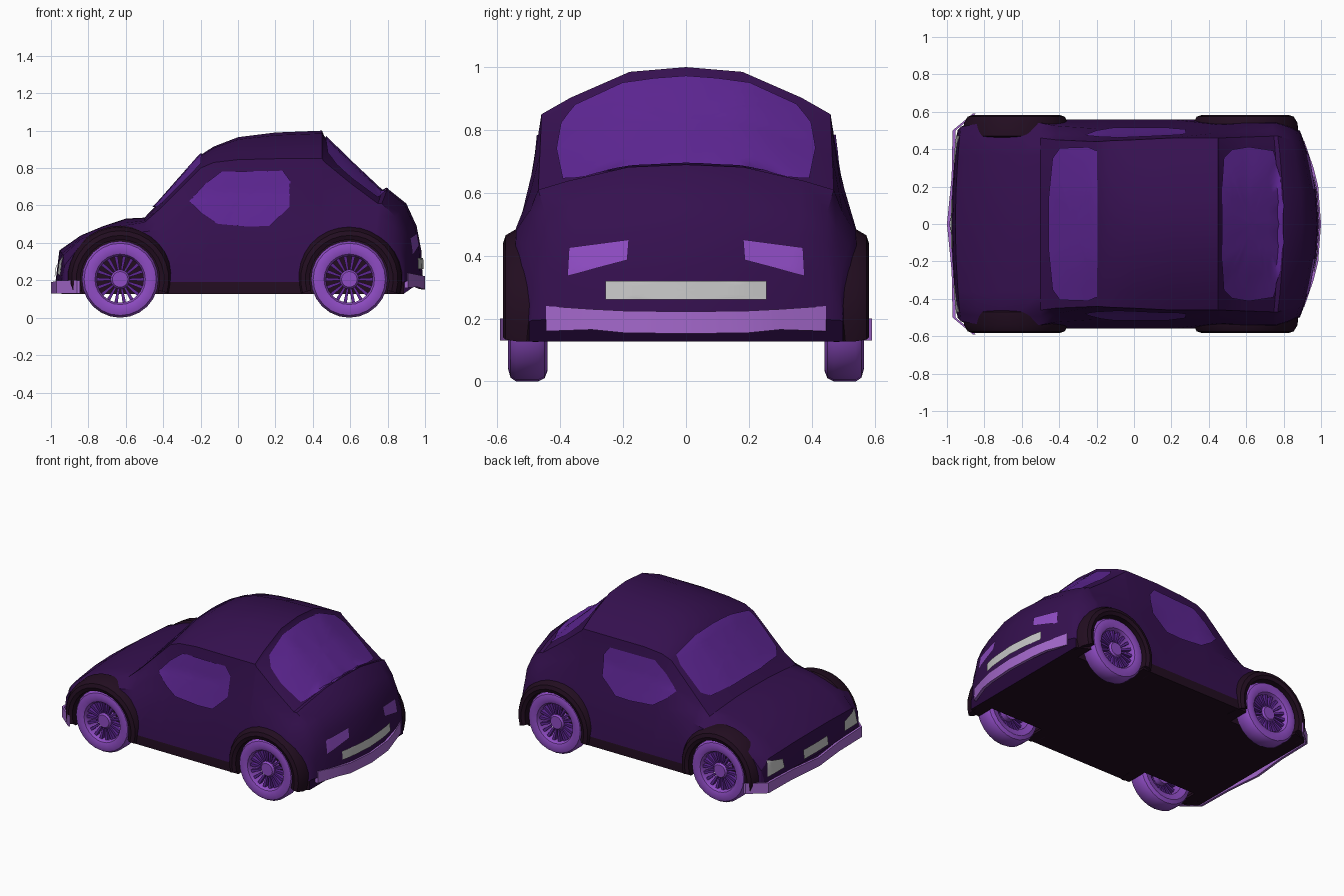
import bpy, bmesh, math
from mathutils import Vector
from mathutils.bvhtree import BVHTree

if "Cube" in bpy.data.objects:
    bpy.data.objects.remove(bpy.data.objects["Cube"])


def material(name, hexcode):
    m = bpy.data.materials.new(name)
    srgb = [int(hexcode[i:i + 2], 16) / 255 for i in (0, 2, 4)]
    m.diffuse_color = [((c + 0.055) / 1.055) ** 2.4 if c > 0.04 else c / 12.92 for c in srgb] + [1]
    m.use_nodes = True
    m.node_tree.nodes["Principled BSDF"].inputs["Base Color"].default_value = m.diffuse_color
    return m


PAINT = material("dark purple paint", "35104F")
TRIM = material("blackish trim", "220D20")
GLASS = material("purple glass", "5E2694")
TYRE = material("lilac tyre", "8F4CC4")
BUMPER = material("pale lilac bumper", "A468CC")
GREY = material("light grey", "C8C8C8")


def finish(bm, name, mats, angle=35, fix=True):
    if fix:
        bmesh.ops.recalc_face_normals(bm, faces=bm.faces)
    me = bpy.data.meshes.new(name)
    bm.to_mesh(me)
    bm.free()
    ob = bpy.data.objects.new(name, me)
    bpy.context.collection.objects.link(ob)
    for m in mats:
        me.materials.append(m)
    if angle:
        smooth(ob, angle)
    return ob


def smooth(ob, angle):
    bpy.ops.object.select_all(action='DESELECT')
    ob.select_set(True)
    bpy.context.view_layer.objects.active = ob
    bpy.ops.object.shade_smooth_by_angle(angle=math.radians(angle))


def loft(bm, rings, closed=False):
    """Skin a list of closed rings; closed joins last to first, otherwise ends are capped."""
    vs = [[bm.verts.new(p) for p in r] for r in rings]
    n = len(vs[0])
    for a, b in zip(vs, vs[1:] + vs[:1] if closed else vs[1:]):
        for i in range(n):
            bm.faces.new((a[i], a[(i + 1) % n], b[(i + 1) % n], b[i]))
    if not closed:
        bm.faces.new(vs[0])
        bm.faces.new(vs[-1])


# Body shell stations: x, crown z, shoulder z, shoulder y, belt z, belt y, sill y
STATIONS = [
    (-0.975, .20, .198, .44, .195, .50, .50), (-0.955, .36, .335, .45, .28, .52, .52),
    (-0.84, .44, .42, .46, .39, .535, .55), (-0.72, .49, .465, .46, .43, .545, .56),
    (-0.60, .53, .495, .46, .45, .545, .56), (-0.50, .535, .51, .46, .46, .54, .56),
    (-0.42, .62, .58, .45, .47, .525, .56), (-0.20, .87, .80, .44, .50, .51, .56),
    (-0.13, .915, .83, .445, .50, .508, .56), (0.0, .965, .845, .45, .50, .505, .56),
    (0.2, .99, .85, .46, .50, .508, .56), (0.45, 1.0, .85, .46, .50, .53, .56),
    (0.46, .972, .835, .46, .50, .53, .56), (0.60, .835, .72, .465, .49, .54, .56),
    (0.77, .675, .61, .47, .48, .54, .56), (0.80, .69, .61, .47, .47, .54, .555),
    (0.90, .61, .54, .45, .43, .52, .53), (0.955, .49, .455, .44, .37, .50, .51),
    (0.98, .36, .345, .44, .29, .49, .50), (0.988, .20, .198, .44, .195, .49, .50)]


def bow(x, y):
    """Round the nose and tail in plan."""
    if x > 0.7:
        return x - (x - 0.7) / 0.28 * 0.08 * (y / 0.45) ** 2
    if x < -0.85:
        return x + (-0.85 - x) / 0.12 * 0.03 * (y / 0.5) ** 2
    return x


def section(x, zt, zs, ws, zb, wb, wl):
    d = zt - zs
    half = [(0, zt), (.39 * ws, zt - .1 * d), (.8 * ws, zt - .65 * d), (ws, zs),
            (ws * .55 + wb * .45 - .004, (zs + zb) / 2), (wb, zb), (wl, .19), (wl, .128)]
    ring = half + [(-y, z) for y, z in half[:0:-1]]
    return [(bow(x, y), y, z) for y, z in ring]


bm = bmesh.new()
loft(bm, [section(*s) for s in STATIONS])
bmesh.ops.recalc_face_normals(bm, faces=bm.faces)
for f in bm.faces:
    f.material_index = int(all(v.co.z < 0.195 for v in f.verts))
TREE = BVHTree.FromBMesh(bm)
body = finish(bm, "body_shell", [PAINT, TRIM], 0)

# Wheel wells cut from the body
WHEELS = {"front": -0.63, "rear": 0.595}
HUB_Z, TYRE_R = 0.205, 0.205


def circle(cx, r, y, n):
    return [(cx + r * math.cos(2 * math.pi * i / n), y, HUB_Z + r * math.sin(2 * math.pi * i / n))
            for i in range(n)]


bm = bmesh.new()
for cx in WHEELS.values():
    for s in (-1, 1):
        loft(bm, [circle(cx, 0.215, s * 0.41, 32), circle(cx, 0.215, s * 0.72, 32)])
cutter = finish(bm, "wheel_well_cutter", [TRIM], 0)
cutter.hide_render = True
mod = body.modifiers.new("wells", 'BOOLEAN')
mod.operation, mod.solver, mod.object = 'DIFFERENCE', 'EXACT', cutter
mod.material_mode = 'TRANSFER'
bpy.context.view_layer.objects.active = body
bpy.ops.object.modifier_apply(modifier=mod.name)
bpy.data.objects.remove(cutter)
smooth(body, 30)


# Thin plates draped on the body: windows, lights and number plates
def patch(name, outline, axis, mat, rings=6, sub=4):
    axis = Vector(axis)
    k = max(range(3), key=lambda i: abs(axis[i]))
    pts = []
    for a, b in zip(outline, outline[1:] + outline[:1]):
        pts += [Vector(a).lerp(Vector(b), i / sub) for i in range(sub)]
    mid = sum(pts, Vector((0, 0))) / len(pts)
    bm = bmesh.new()

    def drape(p):
        o = list(p)
        o.insert(k, 0)
        hit, nor, _, _ = TREE.ray_cast(Vector(o) + axis * 3, -axis)
        return bm.verts.new(hit + nor * 0.008) if hit else None

    centre = drape(mid)
    prev = None
    for r in range(1, rings + 1):
        ring = [drape(mid.lerp(p, r / rings)) for p in pts]
        for i in range(len(ring)):
            j = (i + 1) % len(ring)
            vs = (prev[i], prev[j], ring[j], ring[i]) if prev else (centre, ring[j], ring[i])
            if all(vs):
                bm.faces.new(vs)
        prev = ring
    bm.normal_update()
    for f in bm.faces:
        if f.normal.dot(axis) < 0:
            f.normal_flip()
    return finish(bm, name, [mat], 40, fix=False)


def both(half):
    """Close a half outline by mirroring it in its second coordinate."""
    return half + [(a, -b) for a, b in reversed(half)]


patch("windscreen", both([(-.192, .2), (-.195, .39), (-.24, .41), (-.39, .405), (-.43, .35), (-.45, .15)]),
      (0, 0, 1), GLASS)
patch("rear_window", both([(.465, .2), (.475, .35), (.52, .395), (.61, .41), (.74, .39), (.785, .25), (.798, .1)]),
      (0, 0, 1), GLASS)
SIDE = [(-.26, .62), (-.18, .71), (-.09, .78), (.24, .785), (.28, .73), (.275, .59), (.17, .49),
        (.06, .485), (-.11, .5), (-.2, .56)]
for s, side in ((-1, "right"), (1, "left")):
    patch("side_window_" + side, SIDE, (0, s, 0), GLASS)
    patch("tail_light_" + side, [(s * .375, .335), (s * .185, .385), (s * .18, .45), (s * .37, .425)],
          (1, 0, 0), TYRE)
    patch("headlight_" + side, [(s * .32, .235), (s * .48, .225), (s * .465, .325), (s * .33, .295)],
          (-1, 0, 0), GREY)
patch("rear_plate", [(-.255, .26), (.255, .26), (.255, .32), (-.255, .32)], (1, 0, 0), GREY, sub=8)
patch("front_plate", [(-.13, .22), (.13, .22), (.13, .28), (-.13, .28)], (-1, 0, 0), GREY)


# Bumpers: bent strips along a plan path of x, y, bottom z, top z
def bumper(name, half, thick):
    path = [(x, -y, a, b) for x, y, a, b in half[:0:-1]] + half
    bm = bmesh.new()
    loft(bm, [[(x, y, a), (x, y, b), (x + thick, y, b), (x + thick, y, a)] for x, y, a, b in path])
    finish(bm, name, [BUMPER], 25)


bumper("front_bumper", [(-1.0, 0, .13, .19), (-.975, .25, .13, .195), (-.97, .5, .13, .2), (-.86, .592, .13, .2)], .016)
bumper("rear_bumper", [(1.0, 0, .152, .222), (.985, .2, .155, .225), (.96, .3, .165, .23), (.91, .445, .16, .24)], -.02)

# Wheel arches and wheels
ARCH = [(.212, .43), (.212, .573), (.235, .582), (.26, .574), (.28, .54), (.287, .47)]
TYRE_PROFILE = [(.128, .45), (.17, .44), (.195, .45), (TYRE_R, .47), (TYRE_R, .54), (.193, .558),
                (.165, .566), (.135, .556), (.125, .54)]
SPOKES = 18
for end, cx in WHEELS.items():
    for s, side in ((-1, "right"), (1, "left")):
        tag = f"_{end}_{side}"

        def polar(r, y, a):
            return (cx + r * math.cos(a), s * y, HUB_Z + r * math.sin(a))

        bm = bmesh.new()
        angles = [math.radians(-16 + 212 * i / 18) for i in range(19)]
        loft(bm, [[polar(r, y, a) for r, y in ARCH] for a in angles])
        finish(bm, "wheel_arch" + tag, [TRIM])

        bm = bmesh.new()
        loft(bm, [[polar(r, y, 2 * math.pi * i / 24) for r, y in TYRE_PROFILE] for i in range(24)], closed=True)
        finish(bm, "tyre" + tag, [TYRE])

        bm = bmesh.new()
        for i in range(SPOKES):
            a = 2 * math.pi * i / SPOKES
            loft(bm, [[polar(r, y, a + e * w / r) for e, y in ((-1, y0), (1, y0), (1, y1), (-1, y1))]
                      for r, w, y0, y1 in ((.04, .005, .505, .53), (.132, .0095, .51, .54))])
        finish(bm, "spokes" + tag, [GLASS], 0)

        bm = bmesh.new()
        loft(bm, [circle(cx, r, s * y, 16) for r, y in ((.05, .47), (.052, .53), (.042, .542))])
        finish(bm, "hub" + tag, [TYRE])
